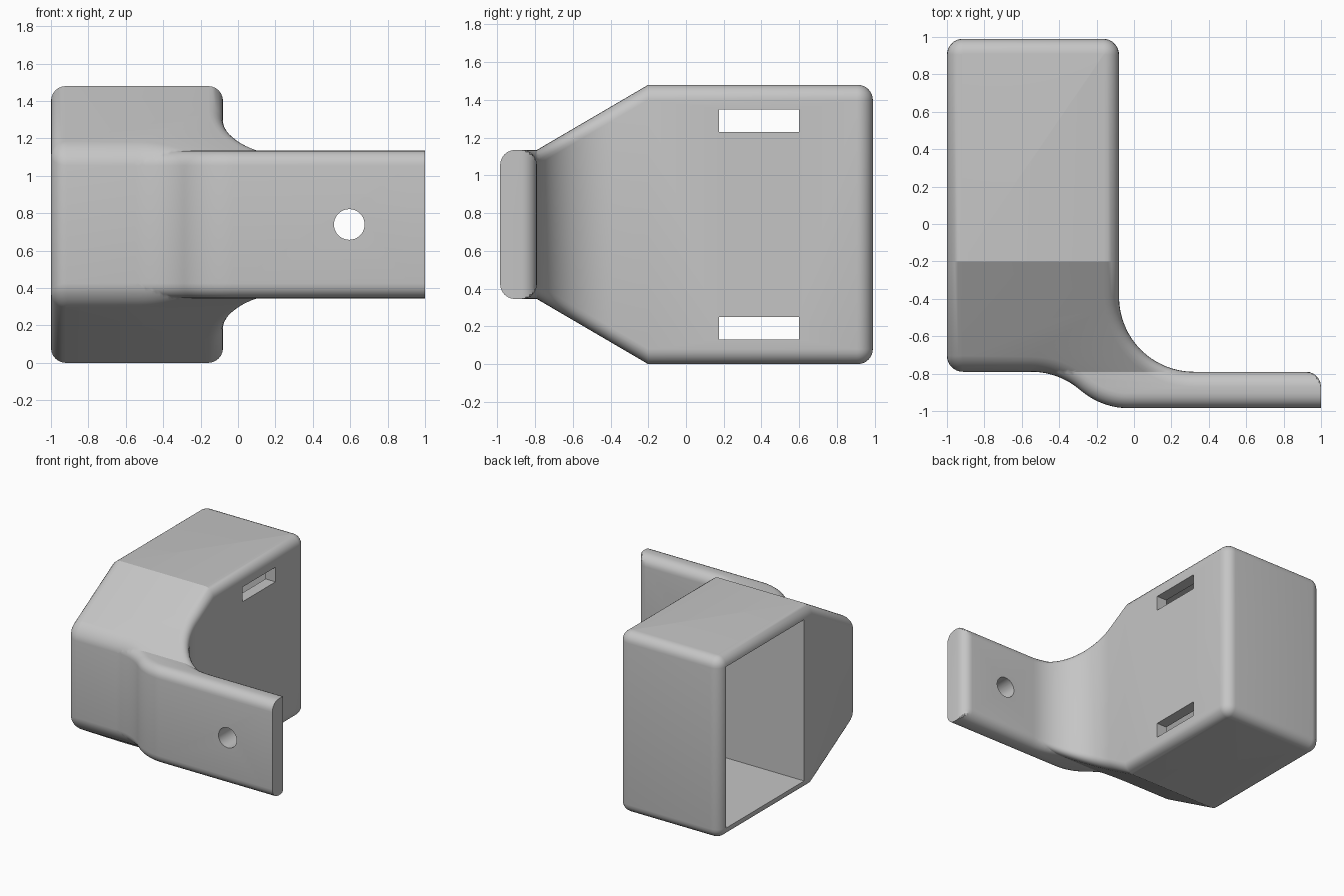
import bpy, bmesh
from math import radians, sin, cos, sqrt

cube = bpy.data.objects.get("Cube")
if cube:
    bpy.data.objects.remove(cube, do_unlink=True)

R = 0.08           # rim rounding
MID = 0.74         # height of the symmetry plane
RIM_STEPS = 6

grey = bpy.data.materials.new("plain grey")
grey.use_nodes = True
colour = (0.56, 0.56, 0.56, 1)
grey.diffuse_color = colour
grey.node_tree.nodes["Principled BSDF"].inputs["Base Color"].default_value = colour

# Plan outline as arcs: centre x, centre y, radius, start, end, side
# (side 1 = convex, -1 = concave); straight runs join them
ARCS = [
    (-0.915, -0.705, 0.085, 180, 270, 1),
    (-0.55, -1.19, 0.4, 90, 49, -1),
    (-0.026, -0.585, 0.4, 229, 270, 1),
    (1.2, -0.9, 0.085, 270, 360, 1),
    (1.2, -0.875, 0.085, 0, 90, 1),
    (0.32, -0.39, 0.4, 270, 180, -1),
    (-0.165, 0.905, 0.085, 0, 90, 1),
    (-0.915, 0.905, 0.085, 90, 180, 1),
]


def outline(inset):
    pts = []
    for cx, cy, r, a, b, side in ARCS:
        n = 16 if r > 0.1 else 8
        rad = r - side * inset
        for i in range(n + 1):
            t = radians(a + (b - a) * i / n)
            pts.append((cx + rad * cos(t), cy + rad * sin(t)))
    return pts


def half_height(y):
    return 0.395 + 0.345 * min(max((y + 0.79) / 0.59, 0), 1)


def bridge(bm, a, b):
    n = len(a)
    for i in range(n):
        j = (i + 1) % n
        bm.faces.new((a[i], a[j], b[j], b[i]))


def cut(bm, co, no, clear=False):
    bmesh.ops.bisect_plane(bm, geom=bm.verts[:] + bm.edges[:] + bm.faces[:], dist=1e-5,
                           plane_co=co, plane_no=no, clear_outer=clear)


# Housing and arm: inset rings form the rounded rims, capped top and bottom
bm = bmesh.new()
outer = []
for sign in (1, -1):
    rings = []
    for k in range(RIM_STEPS + 1):
        t = radians(90 * k / RIM_STEPS)
        z = sign * (1 - R * (1 - sin(t)))
        rings.append([bm.verts.new((x, y, z)) for x, y in outline(R * (1 - cos(t)))])
    for a, b in zip(rings, rings[1:]):
        bridge(bm, a, b)
    bm.faces.new(rings[-1])
    outer.append(rings[0])
bridge(bm, outer[0], outer[1])

# Crease lines of the sloped faces, and the arm end
for y in (-0.79, -0.2):
    cut(bm, (0, y, 0), (0, 1, 0))
for i in range(6):
    cut(bm, (1 - R + R * sin(radians(15 * i)), 0, 0), (1, 0, 0))
cut(bm, (1, 0, 0), (1, 0, 0), True)
bmesh.ops.holes_fill(bm, edges=[e for e in bm.edges if e.is_boundary], sides=0)

# Height follows the side profile; back edge of the arm end is rounded
for v in bm.verts:
    sign = 1 if v.co.z > 0 else -1
    v.co.z = MID + sign * (half_height(v.co.y) + abs(v.co.z) - 1)
    if v.co.x > 1 - R:
        dx = v.co.x - (1 - R)
        v.co.y = min(v.co.y, -0.79 - R + sqrt(max(R * R - dx * dx, 0)))
bmesh.ops.recalc_face_normals(bm, faces=bm.faces[:])
mesh = bpy.data.meshes.new("bracket_housing")
bm.to_mesh(mesh)
bm.free()
body = bpy.data.objects.new("bracket_housing", mesh)
bpy.context.collection.objects.link(body)
mesh.materials.append(grey)

cutters = []


def add_cutter(name):
    ob = bpy.context.object
    ob.name = name
    ob.hide_render = True
    ob.data.materials.append(grey)
    mod = body.modifiers.new(name, "BOOLEAN")
    mod.operation = "DIFFERENCE"
    mod.solver = "EXACT"
    mod.object = ob
    cutters.append(ob)


def box_cutter(name, lo, hi):
    bpy.ops.mesh.primitive_cube_add(size=1, location=[(a + b) / 2 for a, b in zip(lo, hi)])
    bpy.context.object.scale = [b - a for a, b in zip(lo, hi)]
    add_cutter(name)


# Cavity open on one side, two slots through its inner wall, screw hole
box_cutter("cavity", (-1.2, -0.1, 0.08), (-0.17, 0.91, 1.4))
for name, s in (("upper_slot", 1), ("lower_slot", -1)):
    z = MID + s * 0.55
    box_cutter(name, (-0.4, 0.175, z - 0.06), (0.1, 0.6, z + 0.06))
bpy.ops.mesh.primitive_cylinder_add(vertices=40, radius=0.082, depth=0.5,
                                    location=(0.595, -0.9, MID),
                                    rotation=(radians(90), 0, 0))
add_cutter("screw_hole")

# Apply the cuts and remove the cutters
bpy.context.view_layer.update()
deps = bpy.context.evaluated_depsgraph_get()
result = bpy.data.meshes.new_from_object(body.evaluated_get(deps))
body.modifiers.clear()
body.data = result
for ob in cutters:
    bpy.data.objects.remove(ob, do_unlink=True)

bpy.ops.object.select_all(action="DESELECT")
body.select_set(True)
bpy.context.view_layer.objects.active = body
bpy.ops.object.shade_smooth_by_angle(angle=radians(25))
